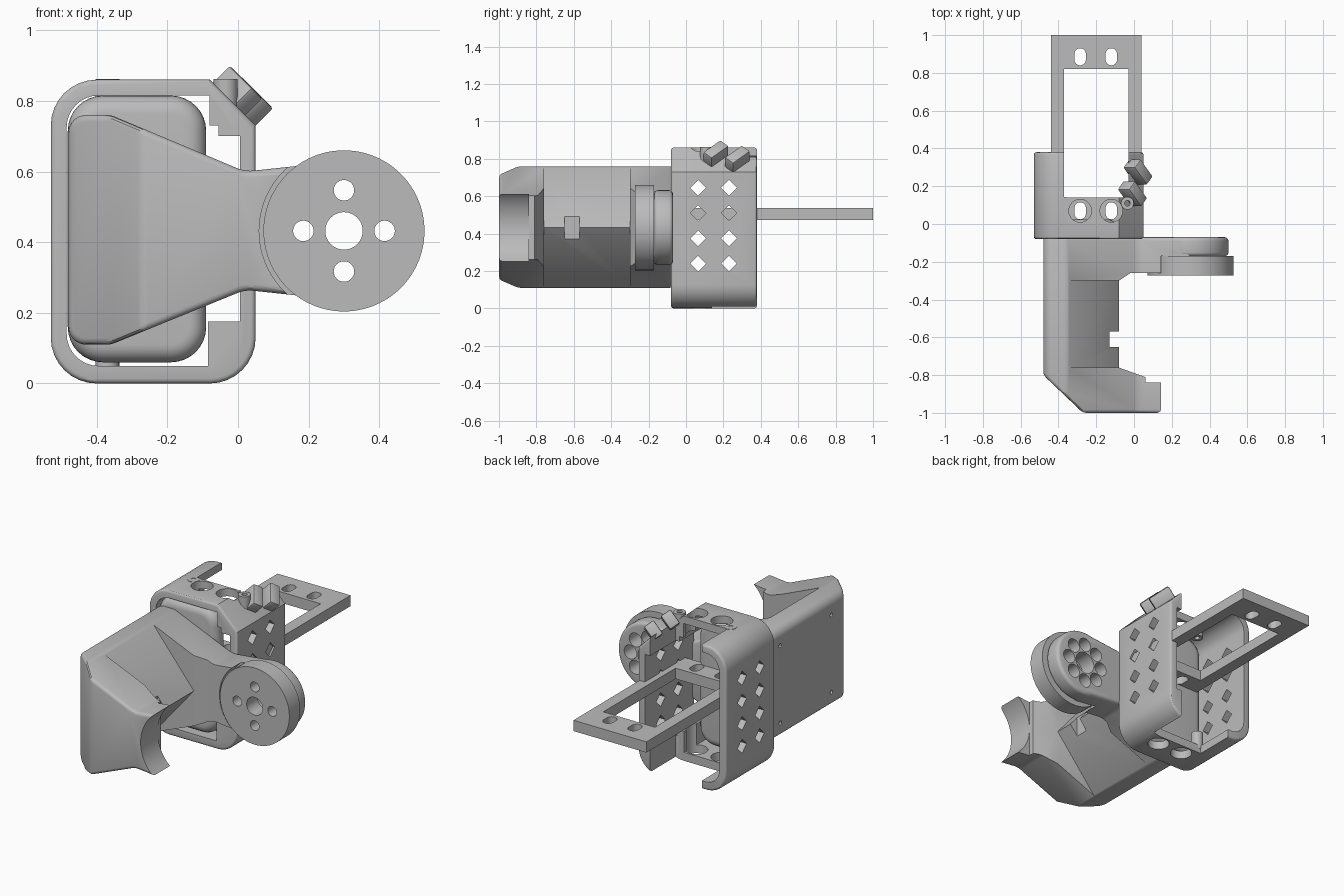
import bpy, bmesh, math
from mathutils import Vector, Matrix

if "Cube" in bpy.data.objects:
    bpy.data.objects.remove(bpy.data.objects["Cube"])

grey = bpy.data.materials.new("plain_grey")
grey.diffuse_color = (0.5, 0.5, 0.5, 1)
grey.use_nodes = True
grey.node_tree.nodes["Principled BSDF"].inputs["Base Color"].default_value = grey.diffuse_color


def fillet(pts, n=8):
    """Round the corners of a polygon given as (u, v, radius)."""
    out = []
    for i, (u, v, r) in enumerate(pts):
        p = Vector((u, v))
        if r == 0:
            out.append((u, v))
            continue
        a = (Vector(pts[i - 1][:2]) - p).normalized()
        b = (Vector(pts[(i + 1) % len(pts)][:2]) - p).normalized()
        half = a.angle(b) / 2
        c = p + (a + b).normalized() * (r / math.sin(half))
        t = r / math.tan(half)
        va, vb = p + a * t - c, p + b * t - c
        sweep = math.pi - 2 * half
        for k in range(n + 1):
            f = k / n
            w = (va * math.sin((1 - f) * sweep) + vb * math.sin(f * sweep)) / math.sin(sweep)
            out.append(tuple(c + w))
    return out


def rect(u0, u1, v0, v1, r=0):
    return fillet([(u0, v0, r), (u1, v0, r), (u1, v1, r), (u0, v1, r)])


def circle(u, v, r, n=48):
    return [(u + r * math.cos(2 * math.pi * k / n), v + r * math.sin(2 * math.pi * k / n))
            for k in range(n)]


def prism(name, pts, axis, lo, hi):
    """Extrude a 2D outline along an axis."""
    place = {'x': lambda u, v, d: (d, u, v), 'y': lambda u, v, d: (u, d, v),
             'z': lambda u, v, d: (u, v, d)}[axis]
    bm = bmesh.new()
    face = bm.faces.new([bm.verts.new(place(u, v, lo)) for u, v in pts])
    ext = bmesh.ops.extrude_face_region(bm, geom=[face])
    step = Vector(place(0, 0, hi - lo))
    bmesh.ops.translate(bm, vec=step, verts=[e for e in ext['geom'] if isinstance(e, bmesh.types.BMVert)])
    if len(bm.faces) == len(pts) + 1:      # close the start cap if the extrusion removed it
        bmesh.ops.holes_fill(bm, edges=[e for e in bm.edges if e.is_boundary])
    bmesh.ops.recalc_face_normals(bm, faces=bm.faces)
    me = bpy.data.meshes.new(name)
    bm.to_mesh(me)
    bm.free()
    ob = bpy.data.objects.new(name, me)
    bpy.context.collection.objects.link(ob)
    me.materials.append(grey)
    return ob


def bake(ob):
    bpy.context.view_layer.update()
    dg = bpy.context.evaluated_depsgraph_get()
    me = bpy.data.meshes.new_from_object(ob.evaluated_get(dg))
    ob.modifiers.clear()
    ob.data = me


def boolean(ob, tools, op='DIFFERENCE'):
    for t in tools:
        m = ob.modifiers.new("bool", 'BOOLEAN')
        m.operation, m.solver, m.object = op, 'EXACT', t
    bake(ob)
    for t in tools:
        bpy.data.objects.remove(t)


def bevel(ob, width, angle, seg=4):
    m = ob.modifiers.new("bevel", 'BEVEL')
    m.width, m.segments, m.limit_method = width, seg, 'ANGLE'
    m.angle_limit = math.radians(angle)
    bake(ob)


CX, CZ = 0.30, 0.432   # pivot axis of the horn
HX = (-0.285, -0.12)   # columns of mounting holes

# Housing: rounded ring with a chamfered corner, diamond vents and an open back
housing = prism("housing", fillet([(-0.53, 0, 0.13), (0.05, 0, 0.13), (0.05, 0.73, 0),
                                   (-0.08, 0.86, 0), (-0.53, 0.86, 0.13)]), 'y', -0.08, 0.38)
bevel(housing, 0.014, 60, 3)
inner = fillet([(-0.485, 0.05, 0.09), (-0.085, 0.05, 0), (-0.085, 0.175, 0), (0.005, 0.175, 0),
                (0.005, 0.7, 0), (-0.055, 0.7, 0), (-0.055, 0.73, 0), (-0.08, 0.73, 0),
                (-0.08, 0.815, 0), (-0.485, 0.815, 0.09)])
cuts = [prism("cut", inner, 'y', -0.5, 0.6),
        prism("cut", rect(-0.37, -0.03, 0.14, 0.6), 'z', -0.2, 1.1)]
for y in (0.065, 0.23):
    for z in (0.24, 0.375, 0.51, 0.645):
        cuts.append(prism("cut", circle(y, z, 0.042, 4), 'x', -0.8, 0.3))
cuts += [prism("cut", circle(x, 0.07, 0.06), 'z', -0.2, 1.1) for x in HX]
boolean(housing, cuts)

# Screw bosses at the corners of the open back
for x in (-0.37, -0.035):
    for name, lo, hi in (("lower_boss", 0.03, 0.14), ("upper_boss", 0.76, 0.862)):
        boss = prism(name, circle(x, 0.11, 0.034, 24), 'z', lo, hi)
        boolean(boss, [prism("cut", circle(x, 0.11, 0.015, 16), 'z', 0, 1)])

# Rounded web joining housing and mount
web = prism("front_web", rect(-0.482, -0.09, 0.06, 0.815, 0.1), 'y', -0.08, 0.025)
bevel(web, 0.05, 60, 6)

# Mount: tapered body with chamfered end, hollowed between end tab and arm
mount = prism("motor_mount", fillet([
    (-0.48, 0.11, 0.05), (-0.36, 0.11, 0.06), (0.02, 0.265, 0.1), (0.30, 0.235, 0),
    (0.30, 0.63, 0), (0.02, 0.6, 0.1), (-0.36, 0.76, 0.06), (-0.48, 0.76, 0.05)]), 'y', -1.0, -0.07)
boolean(mount, [prism("cut", [(-0.48, -0.8), (-0.27, -1.0), (-0.27, -1.2), (-0.8, -1.2), (-0.8, -0.8)],
                      'z', -0.2, 1.2)])
bevel(mount, 0.018, 40, 3)
cuts = [
    # wedge-shaped floor of the cavity
    prism("cut", [(-0.35, 0.76), (-0.08, 0.432), (-0.35, 0.11), (-0.35, -0.1), (1, -0.1),
                  (1, 1), (-0.35, 1)], 'y', -0.76, -0.30),
    # slanted cavity ends
    prism("cut", [(-0.08, -0.30), (-0.02, -0.26), (1, -0.26), (1, -0.84), (0.06, -0.84),
                  (0.06, -0.81), (-0.08, -0.76)], 'z', -0.2, 1.2),
    # notch in the ridge
    prism("cut", rect(-0.13, 0.0, -0.65, -0.57), 'z', 0.2, 0.7),
    # round clearance for the horn
    prism("cut", circle(CX, CZ, 0.24, 96), 'y', -1.2, -0.17)]
for y in (-0.2, -0.68):
    for z in (0.2, 0.66):
        cuts.append(prism("cut", circle(y, z, 0.012, 12), 'x', -0.6, -0.38))
boolean(mount, cuts)

# Round head of the arm, with a flower of holes
head = prism("arm_head", circle(CX, CZ, 0.2, 96), 'y', -0.17, -0.07)
bevel(head, 0.02, 60, 4)
boolean(mount, [head], 'UNION')
cuts = [prism("cut", circle(CX, CZ, 0.065, 32), 'y', -0.3, 0.0)]
for k in range(8):
    a = k * math.pi / 4
    cuts.append(prism("cut", circle(CX + 0.115 * math.cos(a), CZ + 0.115 * math.sin(a), 0.041, 24),
                      'y', -0.3, 0.0))
boolean(mount, cuts)

# Horn disc
horn = prism("horn_disc", circle(CX, CZ, 0.228, 96), 'y', -0.272, -0.17)
cuts = [prism("cut", circle(CX, CZ, 0.053), 'y', -0.5, 0)]
for k in range(4):
    a = k * math.pi / 2
    cuts.append(prism("cut", circle(CX + 0.115 * math.cos(a), CZ + 0.115 * math.sin(a), 0.029, 32),
                      'y', -0.5, 0))
boolean(horn, cuts)

# Rear frame with slotted ends
frame = prism("rear_frame", rect(-0.44, 0.04, 0.0, 1.0), 'z', 0.472, 0.536)
cuts = [prism("cut", rect(-0.37, -0.03, 0.14, 0.82), 'z', 0.3, 0.7)]
cuts += [prism("cut", rect(x - 0.03, x + 0.03, y - 0.045, y + 0.045, 0.0295), 'z', 0.3, 0.7)
         for x in HX for y in (0.07, 0.885)]
boolean(frame, cuts)

# Cable clip blocks on the chamfered corner
n = Vector((1, 0, 1)).normalized()
u = Vector((1, 0, -1)).normalized()
along = (Vector((0, 1, 0)) - u).normalized()
side = n.cross(along)
for name, centre in (("clip_front", (-0.005, 0.16, 0.825)), ("clip_rear", (0.025, 0.275, 0.797))):
    clip = prism(name, rect(-0.065, 0.065, -0.032, 0.032), 'z', -0.05, 0.04)
    bevel(clip, 0.008, 30, 2)
    rot = Matrix((along, side, n)).transposed().to_4x4()
    clip.data.transform(Matrix.Translation(centre) @ rot)

# Smooth shading with sharp edges kept
for ob in bpy.context.collection.objects:
    ob.select_set(True)
    bpy.context.view_layer.objects.active = ob
bpy.ops.object.shade_smooth_by_angle(angle=math.radians(30))
